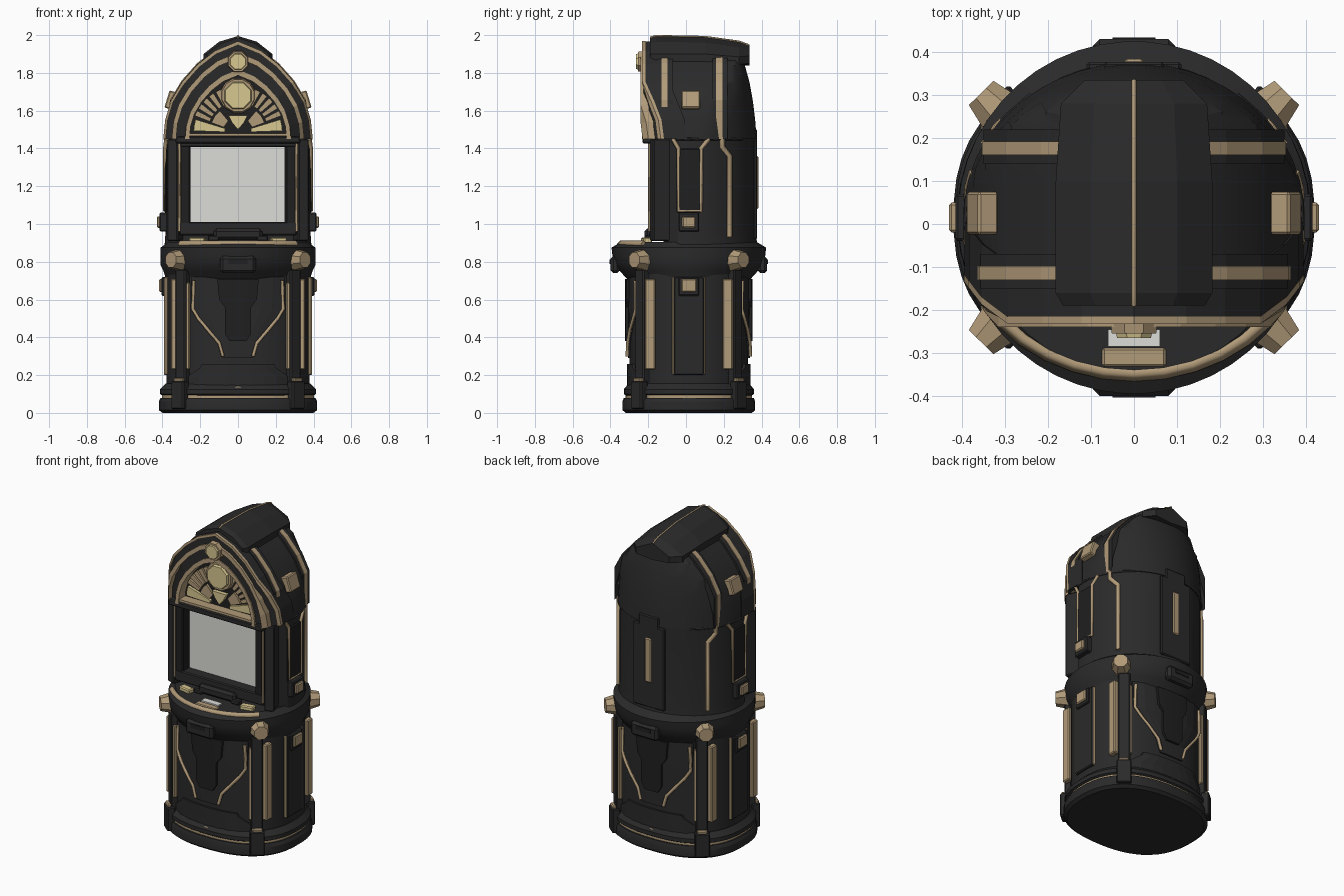
import bpy, bmesh, math
from mathutils import Matrix

cube = bpy.data.objects.get("Cube")
if cube:
    bpy.data.objects.remove(cube)


def material(name, rgb):
    m = bpy.data.materials.new(name)
    m.use_nodes = True
    m.diffuse_color = (*rgb, 1)
    m.node_tree.nodes["Principled BSDF"].inputs["Base Color"].default_value = (*rgb, 1)
    return m


DARK = material("charcoal", (0.023, 0.023, 0.023))
BLACK = material("black", (0.014, 0.014, 0.014))
TAN = material("tan_bronze", (0.44, 0.325, 0.19))
GOLD = material("pale_gold", (0.68, 0.57, 0.28))
GLASS = material("screen_grey", (0.72, 0.72, 0.69))

CY = 0.015
SQ = 2.4  # squareness of the lower cabinet plan
ARCH = [(.39, 1.45), (.38, 1.55), (.35, 1.65), (.29, 1.75), (.21, 1.84), (.12, 1.91), (0, 1.96)]
FULL = ARCH + [(-x, z) for x, z in reversed(ARCH[:-1])]


def bevelled(x):
    """The flat front turns back near its side corners."""
    return 1.3 * max(0, abs(x) - .32)


def plan(t, rx, ry, sq):
    c, s = math.cos(t), math.sin(t)
    return (math.copysign(rx * abs(c) ** (2 / sq), c), CY + math.copysign(ry * abs(s) ** (2 / sq), s))


def finish(name, bm, mat, bevel=0):
    bmesh.ops.remove_doubles(bm, verts=bm.verts, dist=1e-5)
    bmesh.ops.recalc_face_normals(bm, faces=bm.faces)
    me = bpy.data.meshes.new(name)
    bm.to_mesh(me)
    bm.free()
    me.materials.append(mat)
    ob = bpy.data.objects.new(name, me)
    bpy.context.collection.objects.link(ob)
    if bevel:
        mod = ob.modifiers.new("chamfer", "BEVEL")
        mod.width, mod.segments = bevel, 1
    return ob


def skin(name, sections, mat):
    """Join closed cross-sections with quads and cap the ends."""
    bm = bmesh.new()
    rings = [[bm.verts.new(p) for p in s] for s in sections]
    n = len(rings[0])
    for a, b in zip(rings, rings[1:]):
        for i in range(n):
            bm.faces.new((a[i], a[(i + 1) % n], b[(i + 1) % n], b[i]))
    bm.faces.new(rings[0])
    bm.faces.new(rings[-1])
    return finish(name, bm, mat)


def loft(name, rows, mat, sq=2, front=-9, n=48):
    """Rounded rows (z, rx, ry, widest x), cut by the front."""
    secs = []
    for z, rx, ry, w in rows:
        ring = [plan(math.tau * (i + .5) / n, rx, ry, sq) for i in range(n)]
        ring = [(max(-w, min(w, x)), y) for x, y in ring]
        secs.append([(x, max(front + bevelled(x), y), z) for x, y in ring])
    ob = skin(name, secs, mat)
    bpy.context.view_layer.objects.active = ob
    ob.select_set(True)
    bpy.ops.object.shade_smooth_by_angle(angle=math.radians(25))
    ob.select_set(False)


def box(name, c, size, mat, rot=Matrix(), bevel=.006):
    bm = bmesh.new()
    bmesh.ops.create_cube(bm, size=1, matrix=Matrix.Translation(c) @ rot @ Matrix.Diagonal((*size, 1)))
    finish(name, bm, mat, bevel)


def on_wall(deg, rx, ry, sq):
    t = math.radians(deg)
    turn = math.atan2(math.sin(t) / ry, math.cos(t) / rx)
    return plan(t, rx, ry, sq), Matrix.Rotation(turn, 4, 'Z')


def bar(name, deg, z0, z1, w, d, mat, rx=.38, ry=.315, sq=SQ):
    (x, y), rot = on_wall(deg, rx, ry, sq)
    box(name, (x, y, (z0 + z1) / 2), (d, w, z1 - z0), mat, rot)


def disc(name, c, r, depth, mat, rot, top=.75, n=8):
    bm = bmesh.new()
    bmesh.ops.create_cone(bm, cap_ends=True, segments=n, radius1=r, radius2=r * top, depth=depth,
                          matrix=Matrix.Translation(c) @ rot @ Matrix.Rotation(math.pi / n, 4, 'Z'))
    finish(name, bm, mat)


def arch_band(name, k0, k1, y0, y1, mat, wide=9, bend=bevelled):
    """Pointed arch between two scales of the outline."""
    secs = []
    for px, pz in FULL:
        (xa, za), (xb, zb) = [(max(-wide, min(wide, px * k)), 1.45 + (pz - 1.45) * k) for k in (k0, k1)]
        a, b = bend(xa), bend(xb)
        secs.append([(xa, y0 + a, za), (xb, y0 + b, zb), (xb, y1 + b, zb), (xa, y1 + a, za)])
    skin(name, secs, mat)


def plate(name, outline, y, depth, mat):
    """Flat shape (x, z) facing the front."""
    skin(name, [[(x, yy, z) for x, z in outline] for yy in (y, y + depth)], mat)


def tube(name, pts, r, mat):
    cu = bpy.data.curves.new(name, "CURVE")
    cu.dimensions, cu.bevel_depth, cu.bevel_resolution = "3D", r, 0
    cu.use_fill_caps = True
    sp = cu.splines.new("POLY")
    sp.points.add(len(pts) - 1)
    for q, p in zip(sp.points, pts):
        q.co = (*p, 1)
    cu.materials.append(mat)
    bpy.context.collection.objects.link(bpy.data.objects.new(name, cu))


def wall_y(x, side, off=0.0):
    return CY + side * (.315 * (1 - abs(x / .38) ** SQ) ** (1 / SQ) + off)


def panel(name, rows, off, side, mat):
    """Raised plate (z, half width) that follows the round lower wall."""
    secs = []
    for z, w in rows:
        xs = [w * (i / 4 - 1) for i in range(9)]
        secs.append([(x, wall_y(x, side, off), z) for x in xs] +
                    [(x, wall_y(x, side, -.02), z) for x in reversed(xs)])
    skin(name, secs, mat)


# Base, lower cabinet and belt
loft("base_plinth", [(0, .40, .335, 9), (.015, .42, .352, 9), (.06, .42, .352, 9), (.08, .41, .345, 9)], DARK, SQ)
loft("base_gold_line", [(.075, .402, .335, 9), (.1, .402, .335, 9)], TAN, SQ)
loft("base_ring", [(.09, .395, .33, 9), (.1, .415, .345, 9), (.125, .415, .345, 9), (.155, .385, .32, 9)], DARK, SQ)
loft("lower_cabinet", [(.1, .38, .315, 9), (.76, .38, .315, 9)], DARK, SQ)
loft("belt", [(.70, .38, .32, 9), (.75, .395, .365, 9), (.78, .41, .39, 9), (.83, .412, .405, 9),
              (.875, .41, .41, 9), (.89, .39, .385, 9), (.905, .375, .36, 9)], DARK)

# Upper cabinet and domed top, with a recessed front
loft("upper_cabinet", [(.88, .39, .365, 9), (.95, .385, .355, 9), (1.46, .385, .355, 9)], DARK, front=-.12)
loft("dome", [(1.45, .395, .36, .39)] + [(z, .39, r, x - .005) for (x, z), r in
     zip(ARCH[1:-1], (.352, .34, .322, .297, .27))] + [(1.955, .39, .25, .02)], DARK, front=-.15)

# Roof plate with its ridge
STATIONS = [(-.19, .165, 1.985, 1.9), (-.16, .182, 1.995, 1.9), (.1, .182, 1.99, 1.9),
            (.28, .17, 1.965, 1.885), (.335, .115, 1.945, 1.89)]
skin("roof_plate", [[(-w, y, e - .04), (-w, y, e), (-w * .55, y, a - .03), (0, y, a), (w * .55, y, a - .03),
                     (w, y, e), (w, y, e - .04), (0, y, 1.84)] for y, w, a, e in STATIONS], DARK)
tube("roof_ridge", [(0, y, a) for y, w, a, e in STATIONS], .006, TAN)

# Arched ribs across the dome
for label, y, wide in (("front", -.11, .365), ("back", .18, .35)):
    arch_band(label + "_rib", .9, 1.02, y - .04, y + .04, DARK, wide, lambda x: 0)
    arch_band(label + "_rib_trim", .9, 1.03, y - .02, y + .012, TAN, wide + .004, lambda x: 0)

# Front gable: raised arch round a sunken fan
arch_band("gable_rim", .70, 1.01, -.225, -.09, DARK)
arch_band("gable_panel", 0, .72, -.165, -.1, BLACK)
arch_band("gable_outer_moulding", .84, .90, -.24, -.2, TAN)
arch_band("gable_edge_trim", .98, 1.015, -.232, -.215, TAN)
arch_band("gable_inner_moulding", .66, .72, -.232, -.15, TAN)
box("gable_sill", (0, -.17, 1.445), (.66, .12, .036), DARK)
box("gable_sill_trim", (0, -.195, 1.472), (.53, .06, .014), TAN, bevel=0)

# Medallions and fan
FACE = Matrix.Rotation(math.pi / 2, 4, 'X')
disc("fan_medallion_ring", (0, -.175, 1.68), .097, .04, TAN, FACE, .9, 12)
disc("fan_medallion", (0, -.195, 1.68), .082, .03, GOLD, FACE, .88)
disc("crown_medallion_ring", (0, -.23, 1.86), .062, .05, TAN, FACE, .9)
disc("crown_medallion", (0, -.25, 1.86), .05, .03, GOLD, FACE, .85)
plate("fan_pendant", [(-.05, 1.575), (.05, 1.575), (.03, 1.535), (0, 1.50), (-.03, 1.535)], -.19, .04, GOLD)


def sector(s, r0, r1, a0, a1):
    return [(s * r * math.cos(math.radians(a)), 1.485 + r * math.sin(math.radians(a)))
            for r, a in ((r0, a0), (r1, a0), (r1, (a0 + a1) / 2), (r1, a1), (r0, a1))]


for s in (-1, 1):
    plate("fan_low_tile", sector(s, .07, .235, 2, 17), -.183, .03, GOLD)
    plate("fan_mid_tile", sector(s, .08, .15, 20, 50), -.18, .03, TAN)
    for a in (21, 31, 41, 51, 61):
        plate("fan_blade", sector(s, .16, .245, a, a + 7), -.18, .03, TAN)

# Sunken screen, frame and front columns
box("screen", (-.005, -.123, 1.21), (.50, .009, .41), GLASS, bevel=0)
for z, h in ((1.425, .035), (.975, .07)):
    box("screen_rail", (0, -.155, z), (.62, .08, h), DARK)
for s in (-1, 1):
    box("screen_stile", (s * .28, -.155, 1.2), (.055, .075, .49), BLACK)
    box("front_column", (s * .33, -.135, 1.18), (.06, .10, .54), DARK, Matrix.Rotation(s * .35, 4, 'Z'))
    for label, x, y in (("column_line", .357, -.165), ("screen_line", .31, -.193)):
        tube(label, [(s * x, y, .96), (s * x, y, 1.44)], .007, TAN)
    # Controls on the deck
    box("control_pad", (s * .215, -.21, .913), (.085, .045, .03), GOLD, Matrix.Rotation(s * .2, 4, 'Z'))
    box("control_riser", (s * .13, -.20, .925), (.06, .04, .03), DARK)
box("control_step", (0, -.20, .945), (.26, .04, .06), DARK, bevel=.015)
box("deck_tray", (0, -.265, .907), (.12, .04, .012), GLASS, bevel=0)
box("deck_tray_rim", (0, -.31, .90), (.15, .045, .02), TAN)
tube("deck_band", [(.40 * math.cos(t), .348 * math.sin(t), .895)
                   for t in (math.radians(a) for a in range(220, 321, 10))], .018, TAN)

# Lower decoration on front and back
for side, label in ((-1, "front"), (1, "back")):
    panel(label + "_skirt", [(.13, .28), (.19, .27), (.24, .2), (.26, .19)], .012, side, DARK)
    panel(label + "_shield", [(.29, .08), (.38, .11), (.55, .24), (.72, .25)], .008, side, DARK)
    panel(label + "_keystone", [(.38, .045), (.42, .07), (.56, .07), (.60, .1), (.71, .11)], .022, side, BLACK)
    box(label + "_latch", (0, CY + side * .39, .785), (.19, .05, .09), DARK, bevel=.015)
    box(label + "_latch_slot", (0, CY + side * .416, .80), (.1, .006, .025), BLACK, bevel=0)
    tube(label + "_skirt_line", [(x / 10, wall_y(x / 10, side, .016), .135) for x in range(-3, 4)], .006, TAN)
    for s in (-1, 1):
        tube(label + "_shield_line", [(s * x, wall_y(x, side, .014), z) for x, z in
             ((.235, .70), (.24, .55), (.21, .5), (.16, .44), (.1, .37), (.08, .3))], .010, TAN)
        # Strips on the outer and inner flanks of each pillar
        box("pillar_side_strip", (s * .338, CY + side * .205, .47), (.035, .055, .48), TAN)
        box("pillar_inner_strip", (s * .268, CY + side * .262, .46), (.026, .03, .46), TAN)

# Corner pillars with knobs and feet, at all four corners
for s, mid in ((1, 0), (-1, 180)):
    for d in (-1, 1):
        deg = mid + d * 45
        bar("corner_pillar", deg, .1, .76, .07, .07, DARK)
        bar("foot_block", deg, .02, .17, .085, .05, DARK, .41, .35)
        bar("foot_cap", deg, .125, .185, .06, .066, TAN, .40, .335)
        (x, y), rot = on_wall(mid + d * 42, .443, .393, 2)
        disc("corner_knob", (x, y, .81), .062, .075, TAN, rot @ Matrix.Rotation(math.pi / 2, 4, 'Y'), .7)
        bar("side_panel_edge", mid + d * 11, .2, .72, .014, .03, TAN)

    # Side walls
    bar("side_panel", mid, .2, .72, .16, .025, DARK)
    bar("side_badge_mount", mid, .62, .72, .11, .04, DARK, .385)
    bar("side_badge", mid, .64, .71, .08, .055, TAN, .39)
    bar("side_bracket", mid, .96, 1.06, .11, .05, DARK, .39, .355, 2)
    bar("side_bracket_gem", mid, .98, 1.04, .07, .05, TAN, .405, .355, 2)
    box("dome_badge", (s * .352, .025, 1.655), (.05, .1, .095), TAN, Matrix.Rotation(-s * .3, 4, 'Y'))
    bar("side_plate", mid, 1.06, 1.40, .13, .015, BLACK, .383, .355, 2)

    def wall(pts):
        return [(s * .39 * math.sqrt(1 - ((y - CY) / .36) ** 2), y, z) for y, z in pts]
    tube("side_frame", wall([(-.07, 1.45), (-.04, 1.4), (-.04, 1.07), (.08, 1.07), (.08, 1.4), (.12, 1.45)]), .012, TAN)
    tube("rear_rib_line", wall([(.23, .93), (.23, 1.36), (.19, 1.41), (.19, 1.46)]), .016, TAN)
    tube("dome_hem", wall([(y / 20, 1.45) for y in range(-1, 7)]), .007, DARK)

# Back plate with its strip
bar("back_plate", 90, .92, 1.44, .22, .02, DARK, .385, .352, 2)
bar("back_plate_cap", 90, 1.42, 1.5, .14, .02, DARK, .385, .352, 2)
bar("back_strip", 90, 1.08, 1.36, .045, .034, TAN, .385, .352, 2)
